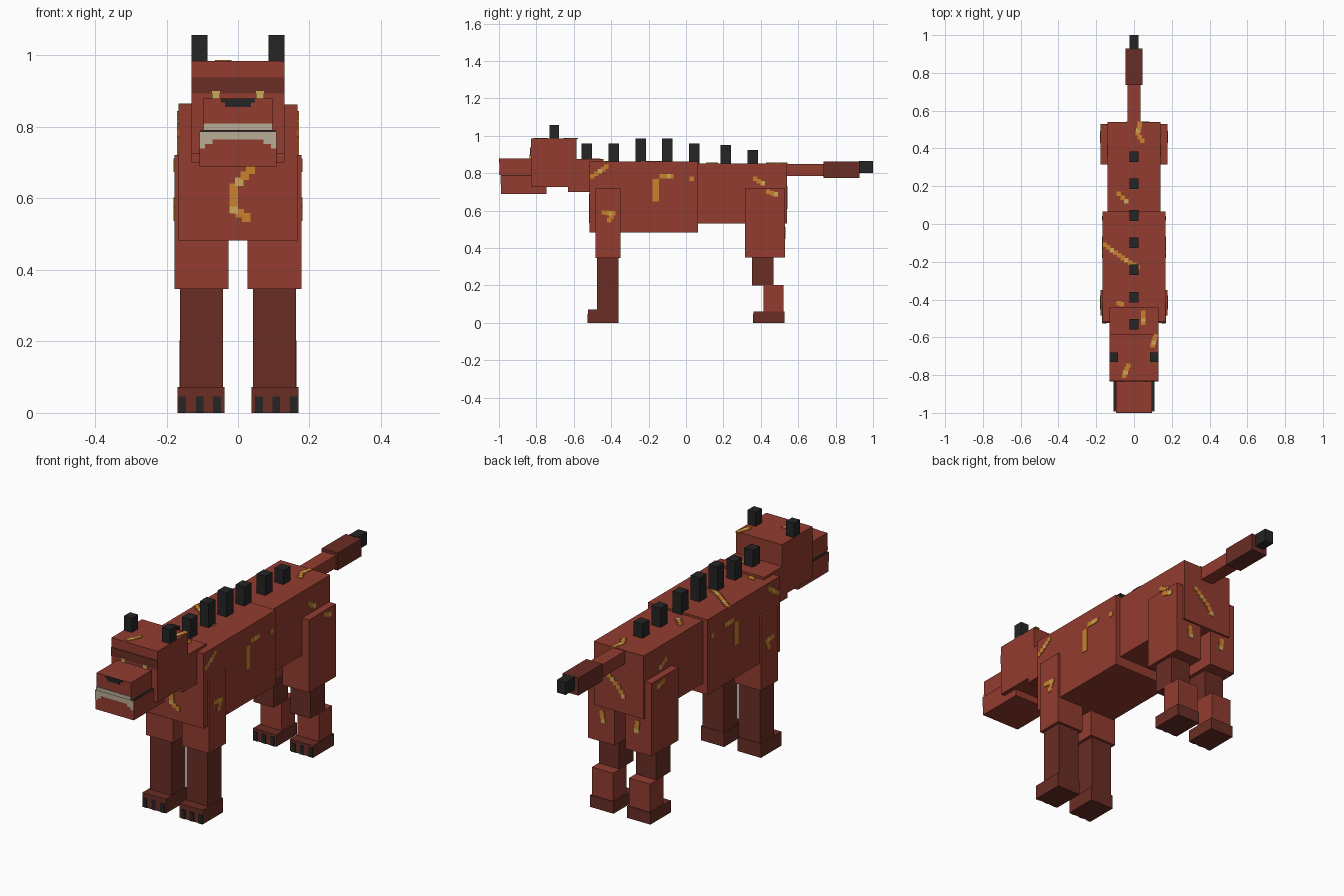
import bpy
import bmesh


def material(name, rgb):
    m = bpy.data.materials.new(name)
    m.diffuse_color = (*rgb, 1)
    return m


RED = material("rust red", (0.288, 0.045, 0.028))
DARK = material("dark rust", (0.142, 0.026, 0.018))
BLACK = material("charcoal", (0.018, 0.018, 0.018))
GOLD = material("gold", (0.58, 0.223, 0.026))
PALE = material("pale gold", (0.61, 0.40, 0.10))
CREAM = material("tooth cream", (0.48, 0.42, 0.31))


def add_box(bm, x, y, z, index=0):
    v = [bm.verts.new((a, b, c)) for a in x for b in y for c in z]
    for f in ((0, 1, 3, 2), (4, 6, 7, 5), (0, 4, 5, 1), (2, 3, 7, 6), (0, 2, 6, 4), (1, 5, 7, 3)):
        bm.faces.new([v[i] for i in f]).material_index = index


def finish(name, bm, mats):
    bmesh.ops.recalc_face_normals(bm, faces=bm.faces)
    me = bpy.data.meshes.new(name)
    bm.to_mesh(me)
    bm.free()
    for m in mats:
        me.materials.append(m)
    ob = bpy.data.objects.new(name, me)
    bpy.context.collection.objects.link(ob)
    return ob


def box(name, x, y, z, mat=RED):
    bm = bmesh.new()
    add_box(bm, x, y, z)
    return finish(name, bm, [mat])


def pair(name, x, y, z, mat=RED):
    box(name + "_right", x, y, z, mat)
    box(name + "_left", (-x[1], -x[0]), y, z, mat)


def streak(name, axis, level, points, size=0.024):
    """Row of thin square flecks along a polyline on the plane axis = level."""
    bm = bmesh.new()
    count = 0
    for (u0, v0), (u1, v1) in zip(points, points[1:]):
        n = max(1, round(max(abs(u1 - u0), abs(v1 - v0)) / (size * 0.8)))
        for i in range(n):
            u, v = u0 + (u1 - u0) * i / n, v0 + (v1 - v0) * i / n
            h = size / 2
            r = [(u - h, u + h), (v - h, v + h)]
            r.insert(axis, (level - 0.003, level + 0.003))
            add_box(bm, *r, index=1 if count % 4 == 2 else 0)
            count += 1
    finish(name, bm, [GOLD, PALE])


# Body, neck and head
box("chest", (-0.167, 0.167), (-0.515, 0.065), (0.482, 0.863))
box("hindquarters", (-0.14, 0.14), (0.065, 0.54), (0.532, 0.853))
box("neck", (-0.13, 0.13), (-0.63, -0.44), (0.70, 0.875))
box("head", (-0.13, 0.13), (-0.83, -0.585), (0.725, 0.985))
box("brow_band", (-0.13, 0.13), (-0.833, -0.829), (0.893, 0.938), DARK)
pair("ear", (0.085, 0.13), (-0.73, -0.68), (0.985, 1.057), BLACK)
pair("eye", (0.05, 0.073), (-0.836, -0.829), (0.88, 0.90), PALE)

# Snout, nose, jaw and teeth
box("snout", (-0.096, 0.096), (-0.997, -0.83), (0.79, 0.88))
box("nose_top", (-0.048, 0.048), (-1.0, -0.996), (0.868, 0.88), BLACK)
box("nose_bottom", (-0.036, 0.036), (-1.0, -0.996), (0.856, 0.868), BLACK)
box("upper_teeth", (-0.096, 0.096), (-1.0, -0.996), (0.792, 0.81), CREAM)
box("jaw", (-0.108, 0.108), (-0.99, -0.745), (0.69, 0.787))
box("mouth_lining", (-0.106, 0.106), (-0.988, -0.83), (0.785, 0.79), BLACK)
box("lower_teeth", (-0.108, 0.108), (-0.993, -0.989), (0.765, 0.788), CREAM)
pair("corner_teeth", (0.072, 0.108), (-0.993, -0.989), (0.752, 0.765), CREAM)
pair("corner_fang", (0.092, 0.108), (-0.993, -0.989), (0.74, 0.752), CREAM)

# Spikes along the back
for i, (y, top) in enumerate([(-0.53, 0.96), (-0.387, 0.96), (-0.243, 0.985), (-0.1, 0.985),
                              (0.045, 0.96), (0.212, 0.95), (0.357, 0.925)]):
    box(f"back_spike_{i + 1}", (-0.025, 0.025), (y - 0.028, y + 0.028), (0.83, top), BLACK)

# Tail
box("tail_base", (-0.035, 0.035), (0.53, 0.74), (0.785, 0.85))
box("tail_brush", (-0.045, 0.045), (0.735, 0.928), (0.775, 0.863), DARK)
box("tail_tip", (-0.024, 0.024), (0.925, 1.0), (0.80, 0.865), BLACK)

# Front legs
pair("front_upper_leg", (0.026, 0.177), (-0.485, -0.35), (0.347, 0.722))
pair("front_lower_leg", (0.042, 0.162), (-0.475, -0.362), (0.05, 0.35), DARK)
pair("front_foot", (0.038, 0.169), (-0.523, -0.36), (0.0, 0.072), DARK)

# Hind legs
pair("thigh", (0.03, 0.178), (0.315, 0.53), (0.35, 0.72))
pair("hind_shin", (0.048, 0.16), (0.352, 0.468), (0.2, 0.352), DARK)
pair("hind_ankle", (0.045, 0.163), (0.415, 0.522), (0.055, 0.202))
pair("hind_foot", (0.038, 0.169), (0.362, 0.527), (0.0, 0.06), DARK)

# Claws on the front of every foot
for label, y in (("front", -0.523), ("hind", 0.362)):
    for i, x in enumerate((0.048, 0.096, 0.145)):
        pair(f"{label}_claw_{i + 1}", (x, x + 0.022), (y - 0.003, y + 0.001), (0.0, 0.046), BLACK)

# Gold streaks: breast, back and rump
streak("breast_streak", 1, -0.515, [(0.035, 0.68), (-0.012, 0.63), (-0.012, 0.57), (0.04, 0.535)])
streak("rump_top_streak", 2, 0.853, [(0.03, 0.53), (0.02, 0.48), (0.055, 0.42)])
streak("loin_streak", 2, 0.853, [(-0.08, 0.16), (-0.02, 0.10)])
streak("back_streak", 2, 0.863, [(-0.155, -0.11), (-0.06, -0.18), (0.04, -0.24)])
streak("shoulder_streak", 2, 0.863, [(-0.08, -0.42), (-0.05, -0.43)])
streak("neck_streak", 2, 0.875, [(0.05, -0.47), (0.05, -0.54)])
streak("crown_streak", 2, 0.985, [(-0.03, -0.75), (-0.06, -0.82)])
streak("crown_side_streak", 2, 0.985, [(0.115, -0.59), (0.095, -0.66)])
streak("rump_rear_streak", 1, 0.54, [(0.07, 0.72), (0.0, 0.66), (-0.04, 0.60)])

# Gold streaks on both flanks and legs
for side, s in (("right", 1), ("left", -1)):
    streak(f"shoulder_fleck_{side}", 0, s * 0.167, [(-0.50, 0.785), (-0.46, 0.81), (-0.41, 0.845)])
    streak(f"flank_fleck_{side}", 0, s * 0.167, [(-0.13, 0.785), (-0.06, 0.785)])
    streak(f"waist_fleck_{side}", 0, s * 0.167, [(0.03, 0.77), (0.055, 0.755)])
    streak(f"hip_fleck_{side}", 0, s * 0.14, [(0.37, 0.77), (0.43, 0.735)])
    streak(f"thigh_fleck_{side}", 0, s * 0.178, [(0.44, 0.70), (0.50, 0.68)])
    streak(f"leg_fleck_{side}", 0, s * 0.177, [(-0.44, 0.59), (-0.39, 0.585), (-0.42, 0.53)])
    x = s * 0.167
    box(f"flank_bar_{side}", (x - 0.003, x + 0.003), (-0.18, -0.145), (0.65, 0.77), GOLD)
    streak(f"thigh_rear_fleck_{side}", 1, 0.53, [(s * 0.10, 0.50), (s * 0.09, 0.44)])
